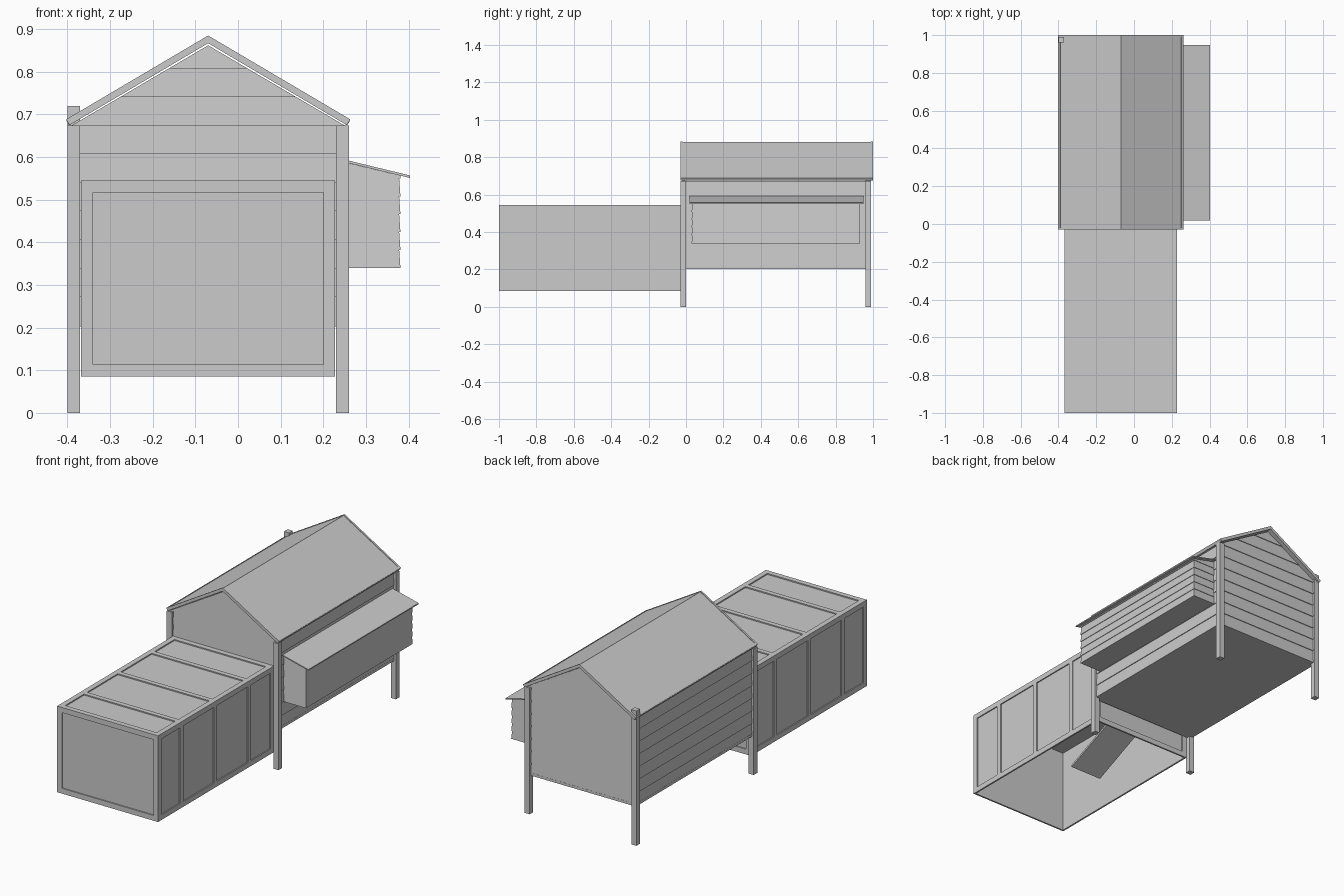
import bpy, bmesh
from mathutils import Vector

if "Cube" in bpy.data.objects:
    bpy.data.objects.remove(bpy.data.objects["Cube"])

grey = bpy.data.materials.new("plain_grey")
grey.use_nodes = True
grey.diffuse_color = (0.6, 0.6, 0.6, 1)
grey.node_tree.nodes["Principled BSDF"].inputs["Base Color"].default_value = (0.6, 0.6, 0.6, 1)


def finish(name, bm):
    bmesh.ops.recalc_face_normals(bm, faces=bm.faces)
    mesh = bpy.data.meshes.new(name)
    bm.to_mesh(mesh)
    bm.free()
    mesh.materials.append(grey)
    obj = bpy.data.objects.new(name, mesh)
    bpy.context.collection.objects.link(obj)
    return obj


def add_prism(bm, points, axis, lo, hi):
    """Extrude an outline along x or y; outlines are (other axis, z)."""
    def at(p, d):
        return (d, p[0], p[1]) if axis == "x" else (p[0], d, p[1])
    a = [bm.verts.new(at(p, lo)) for p in points]
    b = [bm.verts.new(at(p, hi)) for p in points]
    bm.faces.new(a)
    bm.faces.new(b[::-1])
    for i in range(len(points)):
        j = (i + 1) % len(points)
        bm.faces.new((a[i], a[j], b[j], b[i]))


def add_box(bm, x0, x1, y0, y1, z0, z1):
    add_prism(bm, [(x0, z0), (x1, z0), (x1, z1), (x0, z1)], "y", y0, y1)


def boxes(name, *items):
    bm = bmesh.new()
    for item in items:
        add_box(bm, *item)
    return finish(name, bm)


def prism(name, points, axis, lo, hi):
    bm = bmesh.new()
    add_prism(bm, points, axis, lo, hi)
    return finish(name, bm)


def trim(bm, point, normal):
    """Cut away everything on the normal's side and close the cut."""
    geom = bm.verts[:] + bm.edges[:] + bm.faces[:]
    bmesh.ops.bisect_plane(bm, geom=geom, plane_co=point, plane_no=normal, clear_outer=True)
    bmesh.ops.holes_fill(bm, edges=[e for e in bm.edges if e.is_boundary])


def board_outline(outer, sign, rows, z0, pitch):
    """Overlapping boards: every row leans out to its lower edge."""
    points = [(outer - sign * 0.015, z0)]
    for r in range(rows):
        points += [(outer, z0 + r * pitch), (outer - sign * 0.004, z0 + (r + 1) * pitch)]
    return points + [(outer - sign * 0.015, z0 + rows * pitch)]


# Main dimensions
RIDGE_X, RIDGE_Z, SLOPE, HALF = -0.07, 0.885, 0.59, 0.333
LEFT, RIGHT, FRONT, BACK = 0.25, -0.39, -0.02, 0.98
FLOOR, PITCH = 0.205, 0.067

# Corner posts, one standing taller
for side, x in (("left", 0.23), ("right", -0.40)):
    for end, y in (("front", -0.03), ("back", 0.96)):
        top = 0.72 if (side, end) == ("right", "back") else 0.674
        boxes(f"{end}_{side}_post", (x, x + 0.03, y, y + 0.03, 0, top))

# House walls and floor
prism("left_wall", board_outline(LEFT, 1, 7, FLOOR, PITCH), "y", FRONT, BACK)
prism("right_wall", board_outline(RIGHT, -1, 7, FLOOR, PITCH), "y", FRONT, BACK)
for name, y, sign in (("front_gable", FRONT, -1), ("back_gable", BACK, 1)):
    bm = bmesh.new()
    add_prism(bm, board_outline(y, sign, 10, FLOOR, PITCH), "x", RIGHT, LEFT)
    for s in (-1, 1):
        trim(bm, Vector((RIDGE_X, 0, 0.862)), Vector((s * 0.587, 0, 1)))
    finish(name, bm)
boxes("house_floor", (RIGHT, LEFT, FRONT, BACK, FLOOR - 0.002, FLOOR + 0.012))


# Roof with edge boards
def roof_outline(top, thick):
    drop, lean = HALF * SLOPE, thick * 0.45
    return [(RIDGE_X, top), (RIDGE_X + HALF, top - drop),
            (RIDGE_X + HALF - lean, top - drop - thick * 0.75),
            (RIDGE_X, top - thick),
            (RIDGE_X - HALF + lean, top - drop - thick * 0.75),
            (RIDGE_X - HALF, top - drop)]


prism("roof", roof_outline(RIDGE_Z - 0.003, 0.014), "y", -0.022, 0.992)
prism("front_barge_boards", roof_outline(RIDGE_Z, 0.018), "y", -0.03, -0.02)
prism("back_barge_boards", roof_outline(RIDGE_Z, 0.018), "y", 0.99, 1.0)
for side, s in (("left", 1), ("right", -1)):
    eave = RIDGE_Z - HALF * SLOPE
    outer, inner = RIDGE_X + s * HALF, RIDGE_X + s * (HALF - 0.012)
    prism(f"{side}_eave_strip", [(outer, eave), (inner, eave + 0.007), (inner - s * 0.008, eave - 0.006),
          (outer - s * 0.008, eave - 0.014)], "y", -0.02, 0.99)

# Nest box: stacked tapering boards, trimmed to a sloping top
bm = bmesh.new()
step = 0.042
for r in range(6):
    z = 0.34 + r * step
    rings = []
    for inset, height in ((0, z), (0.003, z + step)):
        x1, y0, y1 = 0.381 - inset, 0.03 + inset, 0.93 - inset
        rings.append([bm.verts.new((x, y, height)) for x, y in
                      ((0.24, y0), (x1, y0), (x1, y1), (0.24, y1))])
    low, high = rings
    bm.faces.new(low)
    bm.faces.new(high)
    for i in range(4):
        j = (i + 1) % 4
        bm.faces.new((low[i], low[j], high[j], high[i]))
trim(bm, Vector((0.257, 0, 0.586)), Vector((0.24, 0, 1)))
finish("nest_box", bm)
prism("nest_box_lid", [(0.25, 0.594), (0.403, 0.557), (0.403, 0.551), (0.25, 0.588)], "y", 0.018, 0.948)

# Run: thin panels, open underneath
X0, X1, Y0, Y1, Z0, Z1 = -0.368, 0.228, -1.0, -0.022, 0.085, 0.545
D, P, W = 0.009, 0.006, 0.028
boxes("run_panels",
      (X0 + P, X0 + D, Y0 + P, Y1 - P, Z0, Z1 - P), (X1 - D, X1 - P, Y0 + P, Y1 - P, Z0, Z1 - P),
      (X0 + P, X1 - P, Y0 + P, Y0 + D, Z0, Z1 - P), (X0 + P, X1 - P, Y1 - D, Y1 - P, Z0, Z1 - P),
      (X0 + P, X1 - P, Y0 + P, Y1 - P, Z1 - D, Z1 - P))

# Run frame: rails and evenly spaced dividers
bars = [(Y0, Y0 + W), (Y1 - W, Y1)]
bars += [(Y0 + c - 0.013, Y0 + c + 0.013) for c in (0.2, 0.485, 0.77)]
frame = []
for xa in (X0, X1 - D):
    frame += [(xa, xa + D, a, b, Z0, Z1) for a, b in bars]
    frame += [(xa, xa + D, Y0, Y1, a, a + W) for a in (Z0, Z1 - W)]
for ya in (Y0, Y1 - D):
    frame += [(a, a + W, ya, ya + D, Z0, Z1) for a in (X0, X1 - W)]
    frame += [(X0, X1, ya, ya + D, a, a + W) for a in (Z0, Z1 - W)]
frame += [(X0, X1, a, b, Z1 - D, Z1) for a, b in bars]
frame += [(a, a + W, Y0, Y1, Z1 - D, Z1) for a in (X0, X1 - W)]
boxes("run_frame", *frame)

# Ramp from the house down into the run
prism("ramp", [(-0.47, 0.085), (-0.03, 0.28), (-0.03, 0.292), (-0.47, 0.097)], "x", -0.168, 0.02)
